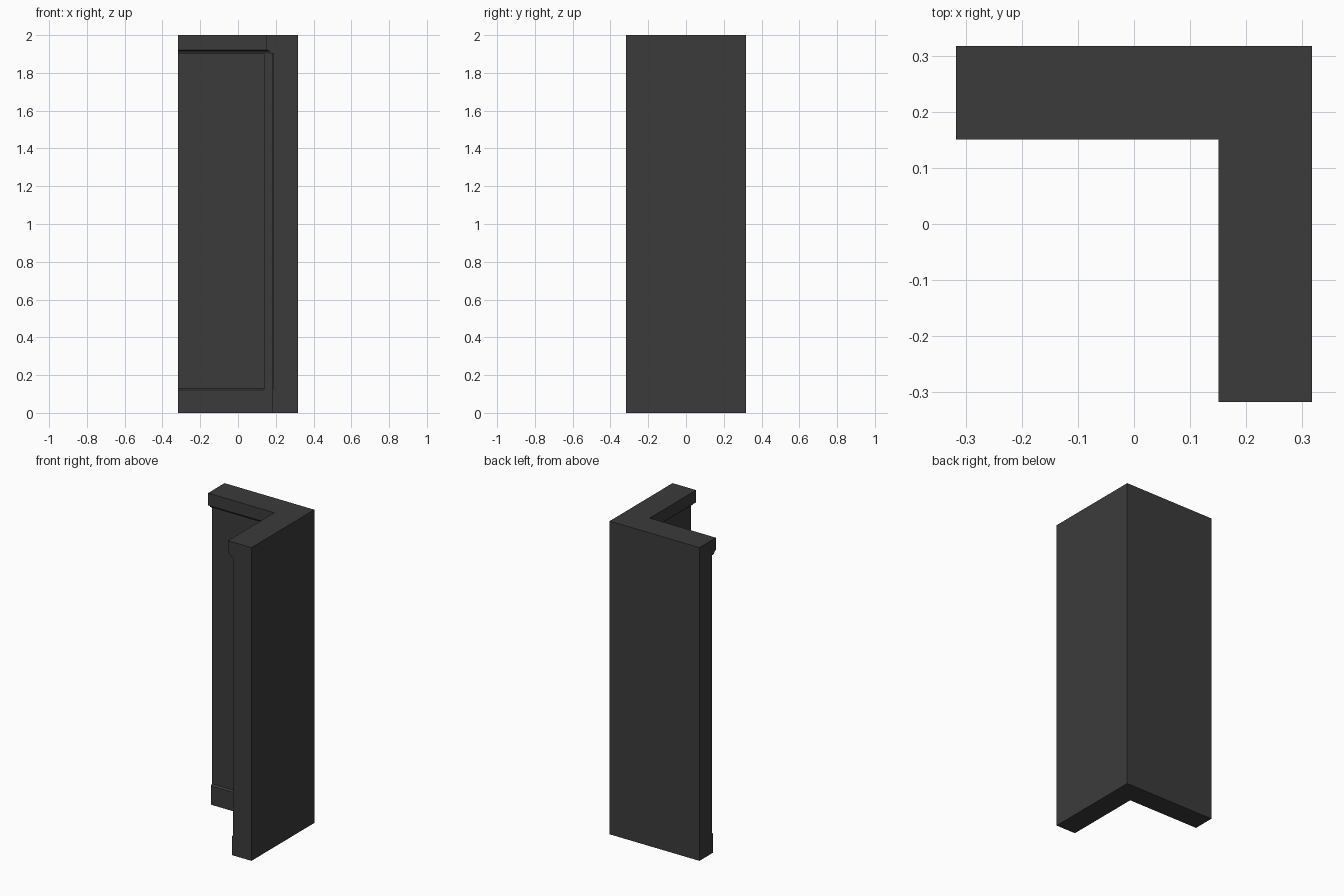
import bpy
import bmesh

cube = bpy.data.objects.get("Cube")
if cube:
    bpy.data.objects.remove(cube, do_unlink=True)

OUT = 0.317     # outer faces and free ends
WALL = 0.188    # inner wall face
TRIM = 0.179    # face of skirting and corner trim
CAP = 0.151     # inner face of the top rail

charcoal = bpy.data.materials.new("charcoal")
charcoal.use_nodes = True
colour = (0.044, 0.044, 0.044, 1)
charcoal.diffuse_color = colour
charcoal.node_tree.nodes["Principled BSDF"].inputs["Base Color"].default_value = colour


def loft(name, rings):
    """Join closed rings of points into a solid with end faces."""
    bm = bmesh.new()
    loops = [[bm.verts.new(p) for p in ring] for ring in rings]
    n = len(loops[0])
    for a, b in zip(loops, loops[1:]):
        for i in range(n):
            j = (i + 1) % n
            bm.faces.new((a[i], a[j], b[j], b[i]))
    bm.faces.new(loops[0])
    bm.faces.new(loops[-1])
    bmesh.ops.recalc_face_normals(bm, faces=bm.faces)
    mesh = bpy.data.meshes.new(name)
    bm.to_mesh(mesh)
    bm.free()
    mesh.materials.append(charcoal)
    obj = bpy.data.objects.new(name, mesh)
    bpy.context.collection.objects.link(obj)
    return obj


# Wall section: skirting with bevelled top, flat panel, stepped top rail
section = [
    (OUT, 0), (TRIM, 0), (TRIM, 0.12), (WALL, 0.13),
    (WALL, 1.903), (0.172, 1.903), (0.164, 1.917),
    (CAP, 1.922), (CAP, 2), (OUT, 2),
]

# Sweep the section round the corner with a mitre
loft("corner_wall", [
    [(-OUT, d, z) for d, z in section],
    [(d, d, z) for d, z in section],
    [(d, -OUT, z) for d, z in section],
])

# Upright trim in the inside corner
edge = 0.138
back = WALL + 0.005
outline = [(edge, back), (edge, TRIM), (TRIM, TRIM),
           (TRIM, edge), (back, edge), (back, back)]
loft("corner_trim", [[(x, y, z) for x, y in outline] for z in (0.12, 1.905)])
